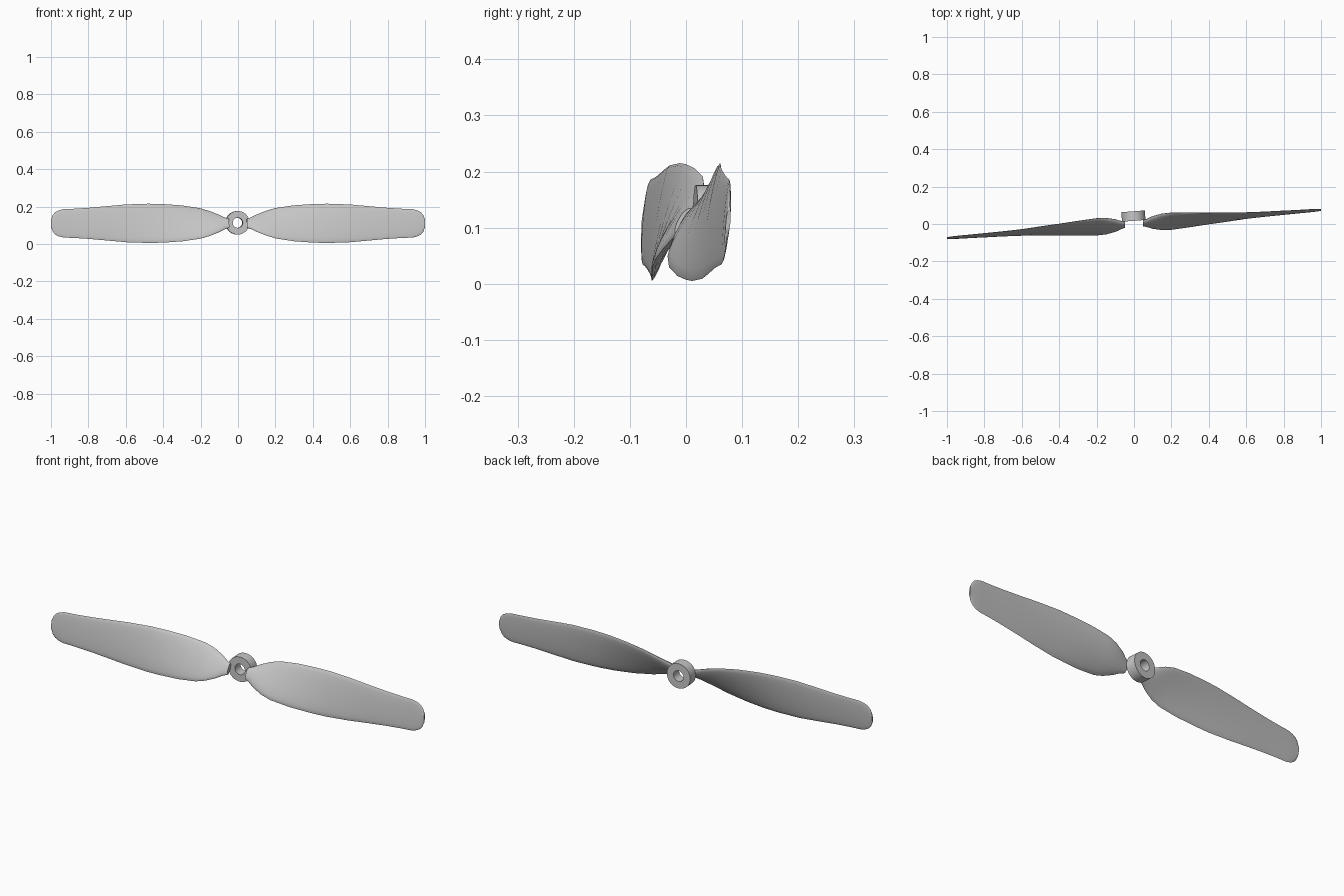
import bpy, bmesh, math
from mathutils import Matrix

if "Cube" in bpy.data.objects:
    bpy.data.objects.remove(bpy.data.objects["Cube"])

grey = bpy.data.materials.new("light_grey")
grey.diffuse_color = (0.57, 0.57, 0.57, 1)
grey.use_nodes = True
grey.node_tree.nodes["Principled BSDF"].inputs["Base Color"].default_value = grey.diffuse_color

CZ = 0.11                                   # height of the shaft axis
TILT = Matrix.Rotation(math.radians(4.3), 4, 'Z')


def finish(bm, name, centre_z):
    bmesh.ops.transform(bm, matrix=Matrix.Translation((0, 0, centre_z)) @ TILT, verts=bm.verts)
    bmesh.ops.recalc_face_normals(bm, faces=bm.faces)
    me = bpy.data.meshes.new(name)
    bm.to_mesh(me)
    bm.free()
    me.materials.append(grey)
    ob = bpy.data.objects.new(name, me)
    bpy.context.collection.objects.link(ob)
    bpy.ops.object.select_all(action='DESELECT')
    ob.select_set(True)
    bpy.context.view_layer.objects.active = ob
    bpy.ops.object.shade_smooth_by_angle(angle=math.radians(35))
    return ob


# blade stations: distance, half height, half depth, half thickness
STATIONS = [
    (0.048, 0.024, 0.013, 0.011), (0.07, 0.031, 0.020, 0.012),
    (0.10, 0.046, 0.032, 0.013), (0.15, 0.066, 0.043, 0.013),
    (0.20, 0.081, 0.045, 0.012), (0.30, 0.096, 0.038, 0.011),
    (0.40, 0.103, 0.030, 0.010), (0.48, 0.105, 0.025, 0.009),
    (0.60, 0.101, 0.016, 0.008), (0.70, 0.092, 0.012, 0.007),
    (0.80, 0.083, 0.010, 0.006), (0.88, 0.078, 0.008, 0.005),
    (0.935, 0.076, 0.007, 0.005), (0.96, 0.070, 0.006, 0.005),
    (0.98, 0.060, 0.005, 0.004), (0.993, 0.045, 0.004, 0.004),
    (1.002, 0.022, 0.002, 0.004)]
N = 20


def blade(name, s):
    """Twisted blade; s = -1 gives the point-reflected opposite blade."""
    bm = bmesh.new()
    rings = []
    for x, hz, hy, t in STATIONS:
        c = math.hypot(hy, hz)
        ring = []
        for i in range(N):
            a = 2 * math.pi * i / N
            u, v = math.cos(a), t * math.sin(a)
            ring.append(bm.verts.new((s * x, s * (u * hy - v * hz / c), s * (u * hz + v * hy / c))))
        rings.append(ring)
    for r, q in zip(rings, rings[1:]):
        for i in range(N):
            j = (i + 1) % N
            bm.faces.new((r[i], r[j], q[j], q[i]))
    bm.faces.new(rings[0])
    bm.faces.new(rings[-1])
    return finish(bm, name, CZ)


blade("right_blade", 1)
blade("left_blade", -1)

# hub ring with shaft hole, spun from a rectangular profile
bm = bmesh.new()
M = 40
profile = [(0.027, 0.017), (0.063, 0.017), (0.063, 0.068), (0.027, 0.068)]
rings = []
for i in range(M):
    a = 2 * math.pi * i / M
    rings.append([bm.verts.new((r * math.cos(a), y, r * math.sin(a))) for r, y in profile])
for i in range(M):
    r, q = rings[i], rings[(i + 1) % M]
    for k in range(4):
        m = (k + 1) % 4
        bm.faces.new((r[k], r[m], q[m], q[k]))
finish(bm, "hub", 0.113)
